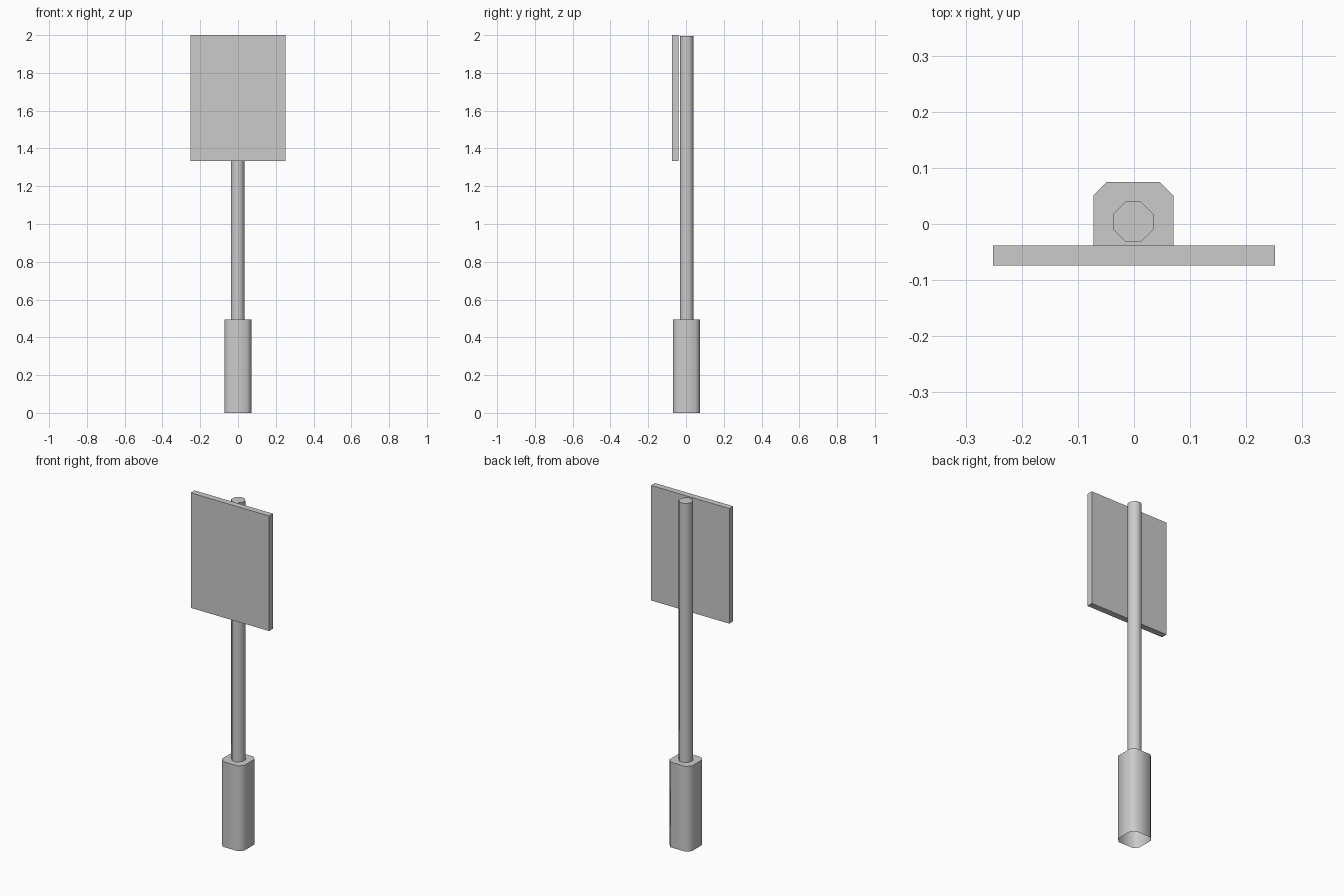
import bpy, bmesh, math

if "Cube" in bpy.data.objects:
    bpy.data.objects.remove(bpy.data.objects["Cube"])


def chamfered_prism(name, cx, cy, half, cut, z0, z1):
    """Square with cut corners, extruded upwards: closed top, open bottom."""
    h, c = half, half - cut
    ring = [(c, -h), (h, -c), (h, c), (c, h), (-c, h), (-h, c), (-h, -c), (-c, -h)]
    bm = bmesh.new()
    low = [bm.verts.new((cx + x, cy + y, z0)) for x, y in ring]
    top = [bm.verts.new((cx + x, cy + y, z1)) for x, y in ring]
    for i in range(8):
        j = (i + 1) % 8
        bm.faces.new((low[i], low[j], top[j], top[i]))
    bm.faces.new(top)
    mesh = bpy.data.meshes.new(name)
    bm.to_mesh(mesh)
    bm.free()
    ob = bpy.data.objects.new(name, mesh)
    bpy.context.collection.objects.link(ob)
    # Round-looking sides, crisp cap edge
    bpy.ops.object.select_all(action='DESELECT')
    ob.select_set(True)
    bpy.context.view_layer.objects.active = ob
    bpy.ops.object.shade_smooth_by_angle(angle=math.radians(60))
    return ob


# Ground socket and octagonal pole
chamfered_prism("base_socket", -0.001, 0.003, 0.0715, 0.024, 0.0, 0.494)
chamfered_prism("pole", -0.001, 0.004, 0.036, 0.0225, 0.494, 1.996)

# Sign board in front of the pole
bpy.ops.mesh.primitive_cube_add(size=1, location=(0, -0.0562, 1.6665))
board = bpy.context.object
board.name = "sign_board"
board.scale = (0.502, 0.0356, 0.667)
bpy.ops.object.transform_apply(location=False, rotation=False, scale=True)
